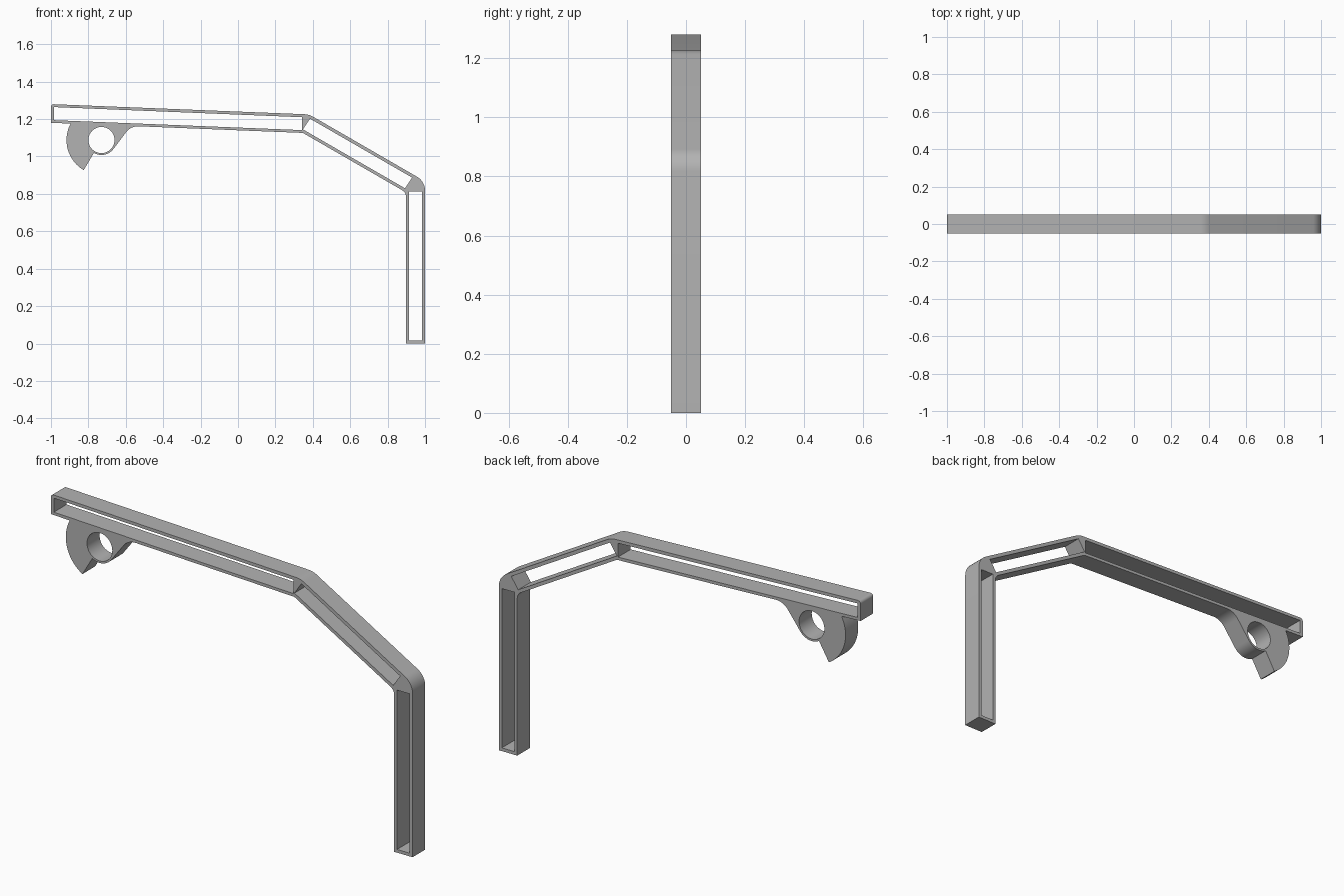
import bpy
import math
from mathutils import Vector

if "Cube" in bpy.data.objects:
    bpy.data.objects.remove(bpy.data.objects["Cube"], do_unlink=True)

DEPTH = 0.1
PIVOT = Vector((-0.73, 1.088))


def arc(center, radius, start, end, steps):
    """Points on an arc, angles in degrees."""
    angles = [math.radians(start + (end - start) * i / steps) for i in range(steps + 1)]
    return [center + radius * Vector((math.cos(a), math.sin(a))) for a in angles]


def rounded(corners, steps=8):
    """Closed outline from (x, z, radius) corners, each replaced by a fillet."""
    points = []
    for i, (x, z, radius) in enumerate(corners):
        p = Vector((x, z))
        if radius == 0:
            points.append(p)
            continue
        a = (Vector(corners[i - 1][:2]) - p).normalized()
        b = (Vector(corners[(i + 1) % len(corners)][:2]) - p).normalized()
        half = a.angle(b) / 2
        center = p + (a + b).normalized() * radius / math.sin(half)
        start = p + a * radius / math.tan(half) - center
        end = p + b * radius / math.tan(half) - center
        for k in range(steps + 1):
            points.append(center + start.lerp(end, k / steps).normalized() * radius)
    return points


def sharp(points):
    return [(p[0], p[1], 0) for p in points]


# Outline of the leg, the bent arm and the hook
hook = arc(PIVOT, 0.187, 152, 239.5, 24) + arc(PIVOT, 0.08, 239.5, 322.7, 16)
outline = rounded(
    [(0.898, 0, 0), (1, 0, 0), (1, 0.867, 0.085), (0.38, 1.225, 0.1),
     (-1, 1.28, 0.015), (-1, 1.18, 0)]
    + sharp(hook)
    + [(-0.573, 1.163, 0.08), (0.347, 1.126, 0.02), (0.898, 0.808, 0.04)])

# Openings through the three straight sections and the pivot
beam_slot = [(-0.983, 1.264), (-0.983, 1.194), (0.341, 1.141), (0.341, 1.21)]
brace_slot = [(0.385, 1.202), (0.347, 1.145), (0.893, 0.83), (0.931, 0.887)]
leg_slot = [(0.914, 0.016), (0.983, 0.016), (0.983, 0.812), (0.914, 0.812)]
pivot_hole = arc(PIVOT, 0.07, 0, 360, 48)[:-1]

# Extruded profile
curve = bpy.data.curves.new("bracket_profile", "CURVE")
curve.dimensions = "2D"
curve.fill_mode = "BOTH"
curve.extrude = DEPTH / 2
for loop in (outline, beam_slot, brace_slot, leg_slot, pivot_hole):
    spline = curve.splines.new("POLY")
    spline.points.add(len(loop) - 1)
    for point, p in zip(spline.points, loop):
        point.co = (p[0], p[1], 0, 1)
    spline.use_cyclic_u = True

bracket = bpy.data.objects.new("bent_arm_bracket", curve)
bpy.context.collection.objects.link(bracket)
bracket.rotation_euler.x = math.pi / 2

# Plain grey material
grey = bpy.data.materials.new("plain_grey")
grey.use_nodes = True
color = (0.45, 0.45, 0.45, 1)
grey.diffuse_color = color
grey.node_tree.nodes["Principled BSDF"].inputs["Base Color"].default_value = color
curve.materials.append(grey)

# Solid mesh with smooth curves and crisp edges
bpy.ops.object.select_all(action="DESELECT")
bracket.select_set(True)
bpy.context.view_layer.objects.active = bracket
bpy.ops.object.convert(target="MESH")
bpy.ops.object.transform_apply(location=False, rotation=True, scale=False)
bpy.ops.object.mode_set(mode="EDIT")
bpy.ops.mesh.select_all(action="SELECT")
bpy.ops.mesh.remove_doubles(threshold=0.0002)
bpy.ops.mesh.normals_make_consistent(inside=False)
bpy.ops.object.mode_set(mode="OBJECT")
bpy.ops.object.shade_smooth_by_angle(angle=math.radians(25))
